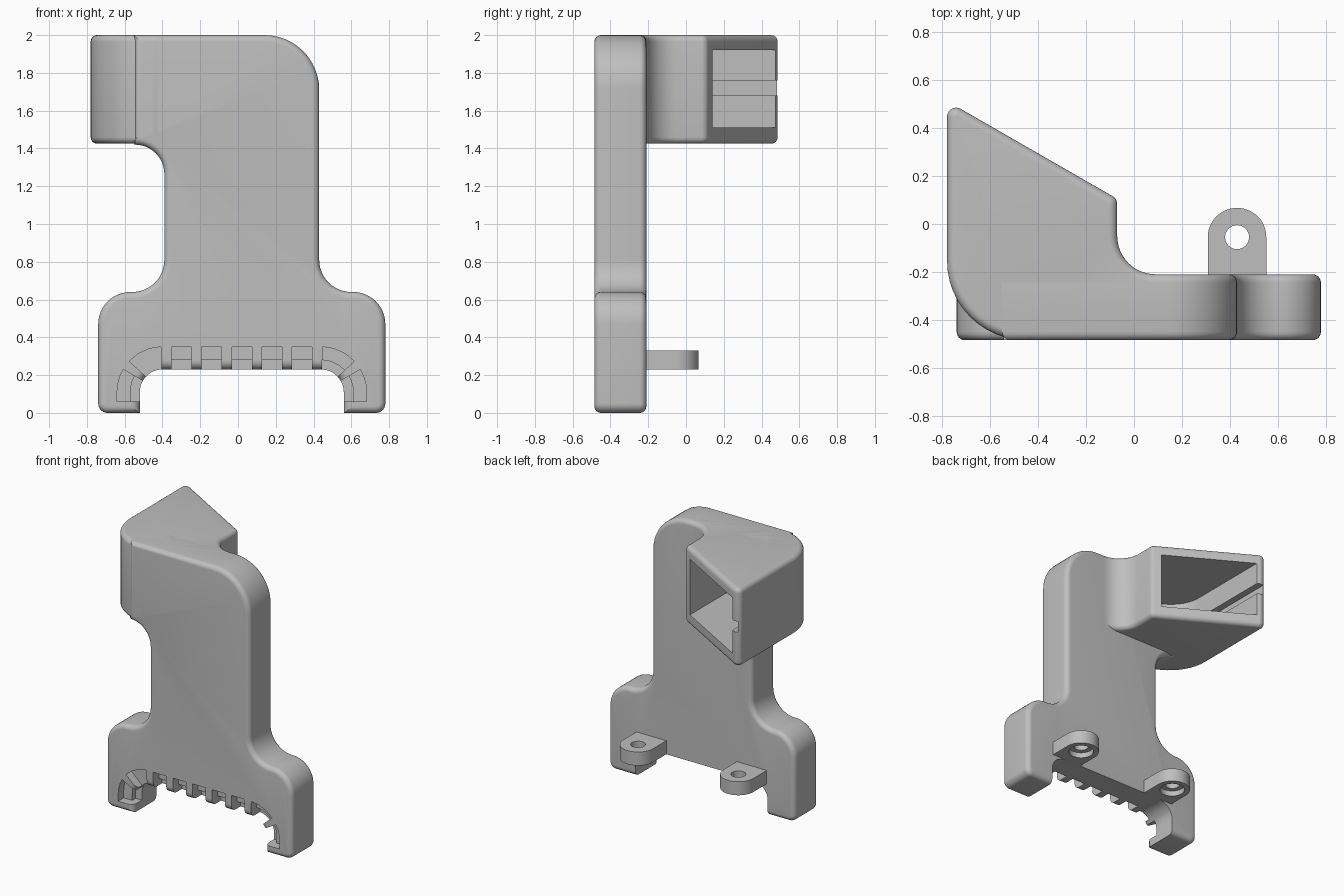
import bpy, bmesh, math
from mathutils import Vector

if "Cube" in bpy.data.objects:
    bpy.data.objects.remove(bpy.data.objects["Cube"])

grey = bpy.data.materials.new("light_grey")
grey.use_nodes = True
grey.diffuse_color = (0.52, 0.52, 0.52, 1)
grey.node_tree.nodes["Principled BSDF"].inputs["Base Color"].default_value = (0.52, 0.52, 0.52, 1)

FRONT, BACK, RIM = -0.485, -0.21, 0.035


def outline(corners, steps=12):
    """Closed outline from (u, v, radius) corners, with rounded corners."""
    pts = []
    for i, (u, v, r) in enumerate(corners):
        cur = Vector((u, v))
        if r == 0:
            pts.append(cur)
            continue
        a = (Vector(corners[i - 1][:2]) - cur).normalized()
        b = (Vector(corners[(i + 1) % len(corners)][:2]) - cur).normalized()
        half = a.angle(b) / 2
        mid = cur + (a + b).normalized() * r / math.sin(half)
        start = cur + a * r / math.tan(half) - mid
        end = cur + b * r / math.tan(half) - mid
        a0 = math.atan2(start.y, start.x)
        turn = math.atan2(start.x * end.y - start.y * end.x, start.dot(end))
        for k in range(steps + 1):
            t = a0 + turn * k / steps
            pts.append(mid + Vector((math.cos(t), math.sin(t))) * r)
    return pts


def inset(pts, d):
    """Move a counter-clockwise outline inward by d."""
    result = []
    for i, p in enumerate(pts):
        e1 = (p - pts[i - 1]).normalized()
        e2 = (pts[(i + 1) % len(pts)] - p).normalized()
        n1, n2 = Vector((-e1.y, e1.x)), Vector((-e2.y, e2.x))
        result.append(p + (n1 + n2) * d / (1 + n1.dot(n2)))
    return result


def prism(name, pts, rings, axis):
    """Stack of inset outlines along an axis; rings are (inset, level)."""
    bm = bmesh.new()
    loops = []
    for d, w in rings:
        ring = inset(pts, d) if d else pts
        loops.append([bm.verts.new((p.x, w, p.y) if axis == "y" else (p.x, p.y, w)) for p in ring])
    n = len(pts)
    for low, high in zip(loops, loops[1:]):
        for i in range(n):
            j = (i + 1) % n
            bm.faces.new((low[i], low[j], high[j], high[i]))
    bm.faces.new(loops[0])
    bm.faces.new(loops[-1])
    bmesh.ops.recalc_face_normals(bm, faces=bm.faces)
    mesh = bpy.data.meshes.new(name)
    bm.to_mesh(mesh)
    bm.free()
    mesh.materials.append(grey)
    obj = bpy.data.objects.new(name, mesh)
    bpy.context.scene.collection.objects.link(obj)
    return obj


def rounded_rings(low, high, r=RIM, steps=6):
    arc = [math.pi / 2 * k / steps for k in range(steps + 1)]
    rise = [(r - r * math.sin(a), r - r * math.cos(a)) for a in arc]
    return [(d, low + h) for d, h in rise] + [(d, high - h) for d, h in reversed(rise)]


def cut(targets, cutter):
    cutter.hide_render = True
    for obj in targets:
        bpy.context.view_layer.objects.active = obj
        mod = obj.modifiers.new("cut", "BOOLEAN")
        mod.operation, mod.solver, mod.object = "DIFFERENCE", "EXACT", cutter
        bpy.ops.object.modifier_apply(modifier=mod.name)
    bpy.data.objects.remove(cutter)


def rect(u0, u1, v0, v1):
    return outline([(u0, v0, 0), (u1, v0, 0), (u1, v1, 0), (u0, v1, 0)])


def circle(x, y, r, n=32):
    return [Vector((x + r * math.cos(math.tau * k / n), y + r * math.sin(math.tau * k / n))) for k in range(n)]


# Upright plate with shoulders and feet
plate = prism("upright_plate", outline([
    (-0.74, 0, 0.05), (0.78, 0, 0.05), (0.78, 0.64, 0.17), (0.43, 0.64, 0.17),
    (0.43, 2, 0.29), (-0.55, 2, 0), (-0.55, 1.42, 0), (-0.39, 1.42, 0.155),
    (-0.39, 0.64, 0.17), (-0.74, 0.64, 0.17)]), rounded_rings(FRONT, BACK), "y")

# Duct head reaching backward
duct = prism("duct_head", outline([
    (-0.78, FRONT, 0.33), (-0.4, FRONT, 0), (0.12, -0.3, 0), (0.12, BACK, 0),
    (-0.07, BACK, 0.16), (-0.07, 0.105, 0.04), (-0.78, 0.513, 0.038)]),
    rounded_rings(1.425, 2), "z")

# Duct cavity and the groove in its outer wall
cavity = outline([(-0.71, -0.4, 0.25), (-0.25, -0.4, 0), (-0.13, -0.28, 0),
                  (-0.13, 0.6, 0), (-0.71, 0.6, 0)])
cut([duct, plate], prism("cavity_cutter", cavity, [(0, 1.51), (0, 1.92)], "z"))
cut([duct], prism("groove_cutter", rect(-0.76, -0.65, -0.05, 0.7), [(0, 1.68), (0, 1.76)], "z"))

# Arch between the feet, with a rounded front edge
arch = outline([(-0.52, -0.3, 0), (0.56, -0.3, 0), (0.56, 0.23, 0.12), (-0.52, 0.23, 0.12)])
flare = [(-d, w) for d, w in rounded_rings(FRONT, 1, 0.045)[:7]]
cut([plate], prism("arch_cutter", arch, [(-0.045, -0.6)] + flare + [(0, 0)], "y"))


# Row of outlet slots along the arch
def slots(reach, depth):
    def polar(deg, r):
        t = math.radians(deg)
        return Vector((-0.4 + r * math.cos(t), 0.11 + r * math.sin(t)))

    outer = 0.12 + reach
    shapes = [rect(x - 0.053, x + 0.053, 0.15, 0.23 + reach)
              for x in (0.02 + 0.16 * i for i in range(-2, 3))]
    upper = [polar(a, outer) for a in (92, 107, 122, 137)] + [polar(137, 0.06), polar(92, 0.06)]
    lower = [polar(a, outer) for a in (150, 160, 170, 180)]
    lower += [Vector((-0.4 - outer, 0.06)), Vector((-0.46, 0.06)), polar(150, 0.06)]
    for shape in (upper, lower):
        shapes += [shape, [Vector((0.04 - p.x, p.y)) for p in shape]]
    for shape in shapes:
        cut([plate], prism("slot_cutter", shape, [(0, -0.6), (0, depth)], "y"))


slots(0.12, -0.42)
slots(0.05, -0.38)

# Mounting tabs with screw holes and counterbores
parts = [plate, duct]
for side, x in (("left", 0.43), ("right", -0.39)):
    shape = outline([(x - 0.122, -0.25, 0), (x + 0.122, -0.25, 0),
                     (x + 0.122, 0.067, 0.121), (x - 0.122, 0.067, 0.121)])
    tab = prism(side + "_mounting_tab", shape, [(0, 0.23), (0, 0.33)], "z")
    cut([tab], prism("hole_cutter", circle(x, -0.055, 0.05), [(0, 0.1), (0, 0.5)], "z"))
    cut([tab], prism("bore_cutter", circle(x, -0.055, 0.085), [(0, 0.1), (0, 0.27)], "z"))
    parts.append(tab)

# Smooth curved faces, keep hard edges
bpy.ops.object.select_all(action="DESELECT")
for obj in parts:
    obj.select_set(True)
bpy.context.view_layer.objects.active = plate
bpy.ops.object.shade_smooth_by_angle(angle=math.radians(30))
